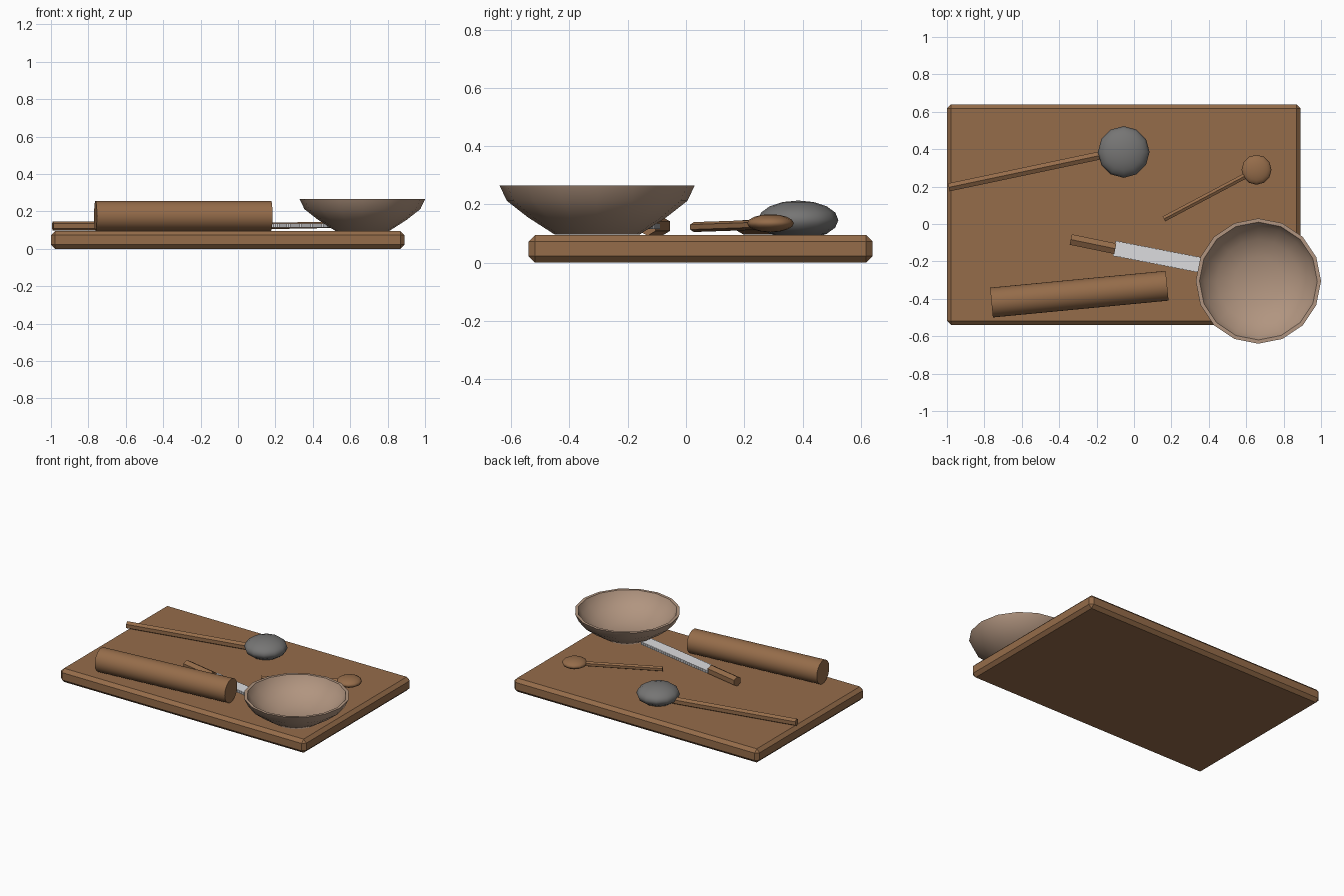
import bpy, bmesh
from math import sin, cos, pi, radians
from mathutils import Vector

cube = bpy.data.objects.get("Cube")
if cube:
    bpy.data.objects.remove(cube, do_unlink=True)


def material(name, rgb):
    m = bpy.data.materials.new(name)
    m.use_nodes = True
    m.diffuse_color = (*rgb, 1)
    m.node_tree.nodes["Principled BSDF"].inputs["Base Color"].default_value = (*rgb, 1)
    return m


wood = material("brown wood", (0.30, 0.15, 0.068))
clay = material("pale clay", (0.44, 0.30, 0.215))
steel = material("bright steel", (0.72, 0.72, 0.74))
iron = material("dark iron", (0.18, 0.178, 0.175))

BOARD_TOP = 0.095


def finish(obj, name, mat, angle=None):
    obj.name = name
    obj.data.materials.append(mat)
    if angle:
        bpy.ops.object.select_all(action='DESELECT')
        obj.select_set(True)
        bpy.context.view_layer.objects.active = obj
        bpy.ops.object.shade_smooth_by_angle(angle=radians(angle))
    return obj


def from_bmesh(bm):
    bmesh.ops.recalc_face_normals(bm, faces=bm.faces)
    mesh = bpy.data.meshes.new("mesh")
    bm.to_mesh(mesh)
    bm.free()
    obj = bpy.data.objects.new("part", mesh)
    bpy.context.collection.objects.link(obj)
    return obj


def rod(name, start, end, radius, sides, mat, angle=None):
    a, b = Vector(start), Vector(end)
    bpy.ops.mesh.primitive_cylinder_add(vertices=sides, radius=radius,
                                        depth=(b - a).length, location=(a + b) / 2)
    obj = bpy.context.object
    obj.rotation_euler = (b - a).to_track_quat('Z', 'Y').to_euler()
    return finish(obj, name, mat, angle)


def ball(name, centre, radius, half_height, mat):
    bpy.ops.mesh.primitive_uv_sphere_add(segments=12, ring_count=8, radius=1, location=centre)
    obj = bpy.context.object
    obj.scale = (radius, radius, half_height)
    return finish(obj, name, mat, 60)


# Cutting board with chamfered edges
bpy.ops.mesh.primitive_cube_add(size=1, location=(-0.055, 0.05, BOARD_TOP / 2))
board = bpy.context.object
board.scale = (1.89, 1.18, BOARD_TOP)
bpy.ops.object.transform_apply(location=False, rotation=False, scale=True)
chamfer = board.modifiers.new("chamfer", 'BEVEL')
chamfer.width = 0.022
chamfer.segments = 1
finish(board, "cutting_board", wood)

# Bowl: outer wall, flat rim, inner wall, turned around its axis
profile = [(0.145, 0.096), (0.237, 0.155), (0.31, 0.212), (0.335, 0.265),
           (0.315, 0.265), (0.291, 0.217), (0.222, 0.168), (0.13, 0.125)]
SIDES = 16
bm = bmesh.new()
rings = [[bm.verts.new((r * cos(2 * pi * i / SIDES), r * sin(2 * pi * i / SIDES), z))
          for i in range(SIDES)] for r, z in profile]
for low, high in zip(rings, rings[1:]):
    for i in range(SIDES):
        j = (i + 1) % SIDES
        bm.faces.new((low[i], low[j], high[j], high[i]))
bm.faces.new(rings[0])
bm.faces.new(rings[-1])
bowl = from_bmesh(bm)
bowl.location = (0.665, -0.305, 0)
finish(bowl, "bowl", clay, 40)

# Rolling pin
rod("rolling_pin", (-0.762, -0.42, 0.176), (0.177, -0.33, 0.176), 0.08, 32, wood, 30)

# Ladle
ball("ladle_head", (-0.055, 0.385, 0.146), 0.138, 0.067, iron)
rod("ladle_handle", (-0.99, 0.196, 0.122), (-0.15, 0.373, 0.122), 0.025, 6, wood)

# Spoon
ball("spoon_head", (0.655, 0.29, 0.135), 0.08, 0.031, wood)
rod("spoon_handle", (0.16, 0.027, 0.122), (0.6, 0.26, 0.13), 0.017, 6, wood)

# Knife handle
rod("knife_handle", (-0.338, -0.083, 0.125), (-0.1, -0.132, 0.125), 0.033, 6, wood)

# Knife blade with finely toothed edges
bm = bmesh.new()
TEETH, LENGTH = 60, 0.6
edge = [(LENGTH * i / TEETH, 0.039 + 0.004 * (i % 2)) for i in range(TEETH + 1)]
outline = edge + [(x, -y) for x, y in reversed(edge)]
face = bm.faces.new([bm.verts.new((x, y, 0)) for x, y in outline])
extruded = bmesh.ops.extrude_face_region(bm, geom=[face])
top = [v for v in extruded["geom"] if isinstance(v, bmesh.types.BMVert)]
bmesh.ops.translate(bm, verts=top, vec=(0, 0, 0.02))
blade = from_bmesh(bm)
blade.location = (-0.105, -0.13, 0.115)
blade.rotation_euler.z = radians(-11)
finish(blade, "knife_blade", steel)
